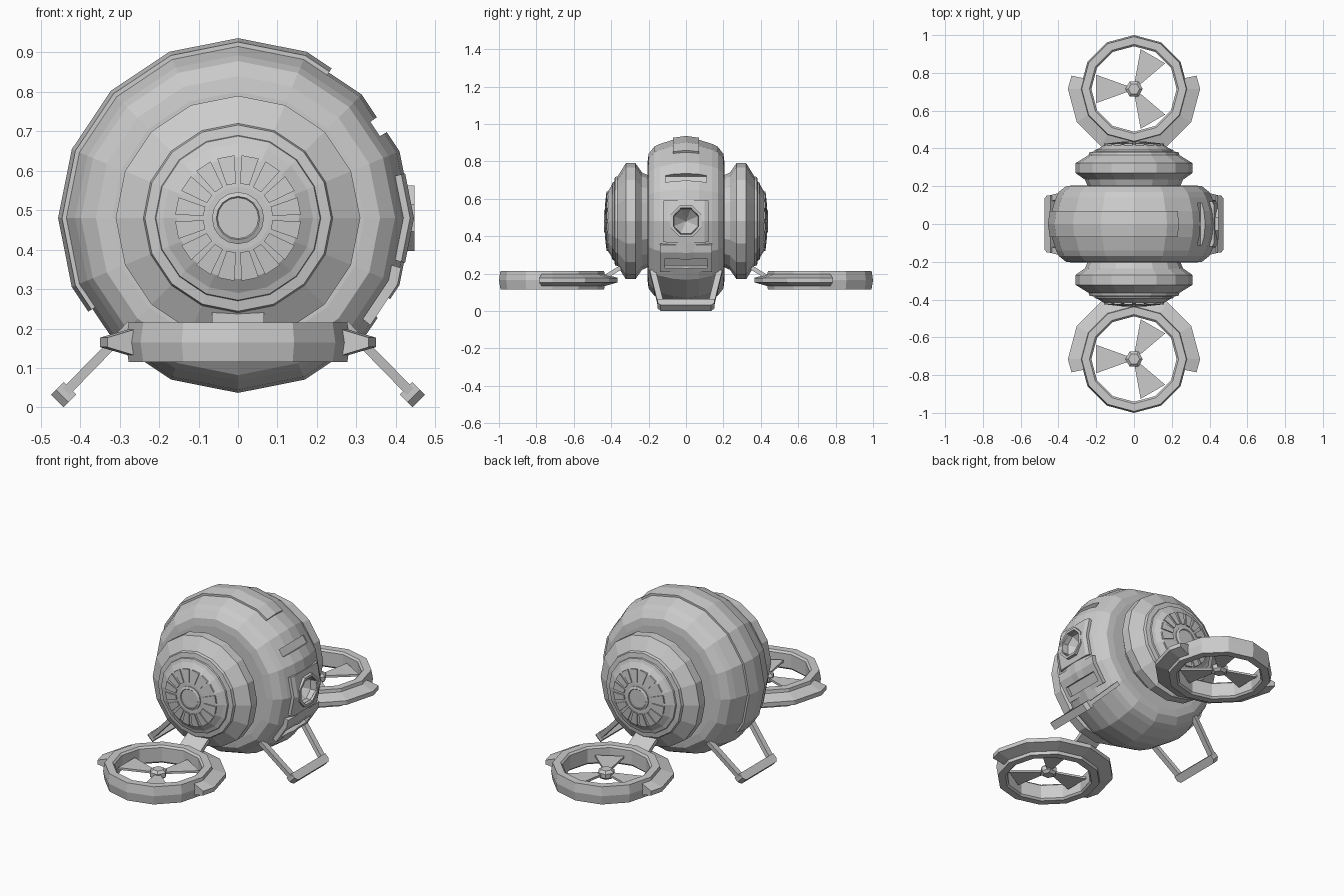
import bpy, bmesh
from math import sin, cos, radians, pi
from mathutils import Vector

if "Cube" in bpy.data.objects:
    bpy.data.objects.remove(bpy.data.objects["Cube"])

CZ = 0.48          # height of the body axis
RY, RZ = -0.715, 0.165   # rotor centre


def finish(name, bm, mirror=None):
    bmesh.ops.remove_doubles(bm, verts=bm.verts, dist=1e-5)
    bmesh.ops.recalc_face_normals(bm, faces=bm.faces)
    me = bpy.data.meshes.new(name)
    bm.to_mesh(me)
    bm.free()
    ob = bpy.data.objects.new(name, me)
    bpy.context.collection.objects.link(ob)
    if mirror is not None:
        m = ob.modifiers.new("mirror", 'MIRROR')
        m.use_axis = [i == mirror for i in range(3)]
        m.use_mirror_merge = False
    return ob


def on_body(r, a, t):
    return Vector((r * cos(a), t, CZ + r * sin(a)))


def on_rotor(r, a, t):
    return Vector((r * cos(a), RY + r * sin(a), RZ + t))


def lathe(name, prof, n, place, mirror=None, start=0.0):
    """Revolve (t, r) profile; closed into a tube unless it touches the axis."""
    bm = bmesh.new()
    rings = [[bm.verts.new(place(r, start + 2 * pi * i / n, t)) for t, r in prof]
             for i in range(n)]
    closed = all(r > 0 for t, r in prof)
    m = len(prof)
    for i in range(n):
        p, q = rings[i], rings[(i + 1) % n]
        for j in range(m if closed else m - 1):
            k = (j + 1) % m
            bm.faces.new((p[j], p[k], q[k], q[j]))
    return finish(name, bm, mirror)


def arc(name, sect, degs, place, mirror=None, n=16):
    """Sweep a closed (t, r) section along part of an n-sided ring."""
    bm = bmesh.new()
    step = 2 * pi / n
    rings = []
    for d in degs:
        a = radians(d)
        off = (a % step) - step / 2
        f = cos(step / 2) / cos(off)
        rings.append([bm.verts.new(place(r * f, a, t)) for t, r in sect])
    m = len(sect)
    for p, q in zip(rings, rings[1:]):
        for j in range(m):
            k = (j + 1) % m
            bm.faces.new((p[j], p[k], q[k], q[j]))
    bm.faces.new(rings[0])
    bm.faces.new(rings[-1])
    return finish(name, bm, mirror)


def hulls(name, groups, mirror=None):
    """One object made of several convex solids."""
    bm = bmesh.new()
    for pts in groups:
        vs = [bm.verts.new(p) for p in pts]
        bmesh.ops.convex_hull(bm, input=vs)
    return finish(name, bm, mirror)


def beam(p, q, u, v):
    p, q, u, v = map(Vector, (p, q, u, v))
    return [e + a * u + b * v for e in (p, q) for a in (-1, 1) for b in (-1, 1)]


def cut(ob, cutter):
    m = ob.modifiers.new("cut", 'BOOLEAN')
    m.operation = 'DIFFERENCE'
    m.solver = 'EXACT'
    m.object = cutter
    cutter.hide_render = True
    cutter.hide_set(True)


# main body drum
half = [(0.205, 0), (0.205, 0.32), (0.2, 0.36), (0.17, 0.398), (0.14, 0.413), (0.07, 0.435)]
body = lathe("body", [(-t, r) for t, r in half] + [(0, 0.443)] + half[::-1], 16, on_body)

# raised strap over the top and left side
strap = [(-0.07, 0.40), (-0.07, 0.446), (0, 0.456), (0.07, 0.446), (0.07, 0.40)]
arc("strap", strap, [58] + [67.5 + 22.5 * i for i in range(7)] + [212], on_body)

# right side panels
port = arc("porthole_panel",
           [(-0.12, 0.40), (-0.12, 0.436), (-0.1, 0.446), (0.1, 0.446), (0.12, 0.436), (0.12, 0.40)],
           [-15, 0, 15], on_body)
vent = arc("vent_panel",
           [(-0.14, 0.39), (-0.14, 0.438), (0.14, 0.438), (0.14, 0.39)],
           [-39, -22.5, -17], on_body)

# recesses: octagonal porthole, upper slot, lower vent
octo = [(cos(pi / 8 + i * pi / 4), sin(pi / 8 + i * pi / 4)) for i in range(8)]
port_cut = hulls("porthole_cutter", [[(x, r * c, CZ + r * s) for x, r in ((0.5, 0.078), (0.41, 0.07))
                                      for c, s in octo] + [(0.34, 0, CZ)]])
slot_cut = arc("slot_cutter", [(-0.11, 0.415), (-0.11, 0.5), (0.11, 0.5), (0.11, 0.415)],
               [30, 36], on_body)
vent_cut = arc("vent_cutter", [(-0.115, 0.42), (-0.115, 0.5), (0.115, 0.5), (0.115, 0.42)],
               [-35.5, -28], on_body)
for c in (port_cut, slot_cut, vent_cut):
    cut(body, c)
cut(port, port_cut)
cut(vent, vent_cut)

# porthole rim
bm = bmesh.new()
loops = [[bm.verts.new((x, r * c, CZ + r * s)) for c, s in octo]
         for x, r in ((0.42, 0.09), (0.447, 0.09), (0.447, 0.076), (0.42, 0.073))]
for k in range(4):
    for i in range(8):
        a, b = loops[k], loops[(k + 1) % 4]
        bm.faces.new((a[i], a[(i + 1) % 8], b[(i + 1) % 8], b[i]))
finish("porthole_rim", bm)

# side pods (front, mirrored to the back)
lathe("side_pod", [(-0.19, 0), (-0.19, 0.24), (-0.235, 0.26), (-0.27, 0.31), (-0.322, 0.31),
                   (-0.365, 0.24), (-0.38, 0.236), (-0.384, 0.21), (-0.392, 0.208),
                   (-0.398, 0.19), (-0.42, 0.155), (-0.428, 0.08), (-0.428, 0)],
      16, on_body, 1)
lathe("pod_hub", [(-0.41, 0), (-0.41, 0.066), (-0.433, 0.066), (-0.438, 0.055),
                  (-0.434, 0.052), (-0.434, 0)], 16, on_body, 1)

# radial grille blocks on each pod
blocks = []
for i in range(16):
    a = radians(11.25 + 22.5 * i)
    out, side = Vector((cos(a), 0, sin(a))), Vector((-sin(a), 0, cos(a)))
    blocks.append([Vector((0, y + dy, CZ)) + out * r + side * w * sg
                   for r, w, y in ((0.087, 0.012, -0.433), (0.158, 0.022, -0.425))
                   for dy in (0, 0.02) for sg in (-1, 1)])
hulls("pod_grille", blocks, 1)

# rotor ring, cradle and arm
lathe("rotor_ring", [(-0.04, 0.226), (-0.05, 0.236), (-0.05, 0.277), (0, 0.285),
                     (0.05, 0.277), (0.05, 0.236), (0.04, 0.226)], 12, on_rotor, 1)
arc("rotor_cradle", [(-0.035, 0.27), (-0.012, 0.35), (0.012, 0.35), (0.035, 0.27)],
    [-12] + [30 * i for i in range(7)] + [192], on_rotor, 1, 12)
hulls("rotor_arm", [beam((0, -0.46, 0.165), (0, -0.32, 0.25), (0.066, 0, 0), (0, 0.011, 0.02))], 1)

# rotor hub and three blades
lathe("rotor_hub", [(-0.025, 0), (-0.025, 0.03), (-0.012, 0.046), (0.012, 0.046),
                    (0.025, 0.03), (0.025, 0)], 6, on_rotor, 1)
blades = []
for d in (60, 180, 300):
    a = radians(d)
    out, side = Vector((cos(a), sin(a), 0)), Vector((-sin(a), cos(a), 0))
    blades.append([Vector((0, RY, RZ + z)) + out * r + side * w * sg
                   for r, w in ((0.03, 0.014), (0.2, 0.075))
                   for z in (-0.006, 0.006) for sg in (-1, 1)])
hulls("rotor_blades", blades, 1)

# landing legs: two struts and a foot bar each side
k = 0.7071
along, across = Vector((k, 0, -k)), Vector((k, 0, k))
leg = [beam((0.27, s * 0.178, 0.21), (0.44, s * 0.135, 0.036), across * 0.012, (0, 0.016, 0))
       for s in (-1, 1)]
foot = [Vector((0.442, s * y, 0.0325)) + along * a * 0.023 + across * b * 0.022
        for s in (-1, 1) for y, a in ((0.152, -1), (0.152, 0.2), (0.135, 1)) for b in (-1, 1)]
hulls("landing_leg", leg + [foot], 0)
